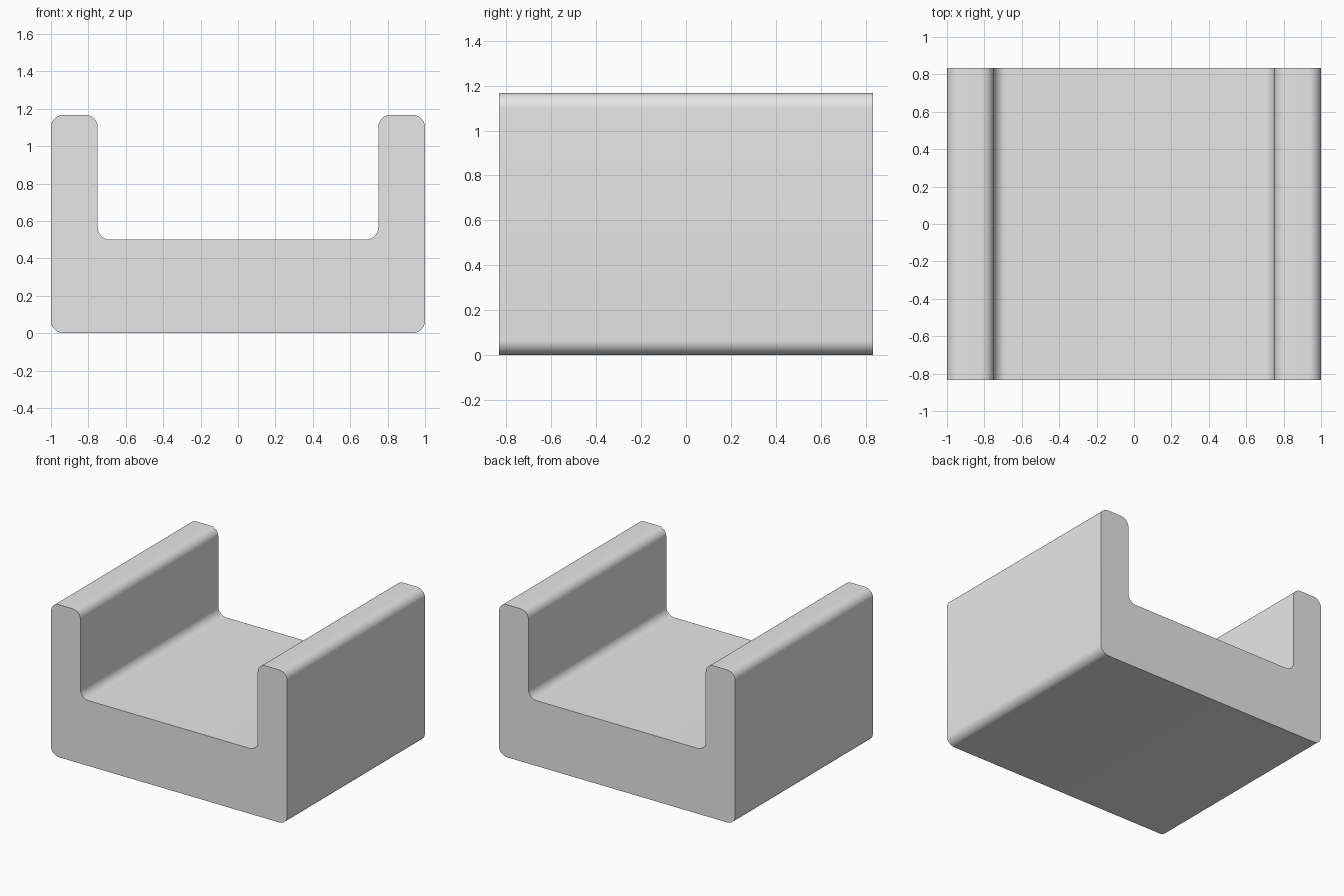
import bpy
import bmesh
from mathutils import Vector

cube = bpy.data.objects.get("Cube")
if cube:
    bpy.data.objects.remove(cube, do_unlink=True)

HALF_WIDTH, HALF_DEPTH, HEIGHT = 1.0, 0.833, 1.167
INNER, FLOOR, RADIUS = 0.75, 0.5, 0.066

# Plain grey material
grey = bpy.data.materials.new("light grey")
grey.use_nodes = True
colour = (0.8, 0.8, 0.8, 1)
grey.diffuse_color = colour
grey.node_tree.nodes["Principled BSDF"].inputs["Base Color"].default_value = colour

# U-shaped channel profile, extruded front to back
half = [(HALF_WIDTH, 0), (HALF_WIDTH, HEIGHT), (INNER, HEIGHT), (INNER, FLOOR)]
outline = half + [(-x, z) for x, z in reversed(half)]
bm = bmesh.new()
face = bm.faces.new([bm.verts.new((x, -HALF_DEPTH, z)) for x, z in outline])
new = bmesh.ops.extrude_face_region(bm, geom=[face])["geom"]
bmesh.ops.translate(bm, vec=(0, 2 * HALF_DEPTH, 0),
                    verts=[g for g in new if isinstance(g, bmesh.types.BMVert)])

# Round every lengthwise edge, inside and outside corners alike
long_edges = [e for e in bm.edges
              if abs((e.verts[0].co - e.verts[1].co).dot(Vector((0, 1, 0)))) > HALF_DEPTH]
bmesh.ops.bevel(bm, geom=long_edges, offset=RADIUS, offset_type='OFFSET',
                segments=10, profile=0.5, affect='EDGES')
bmesh.ops.recalc_face_normals(bm, faces=bm.faces)

mesh = bpy.data.meshes.new("channel_block")
bm.to_mesh(mesh)
bm.free()
mesh.materials.append(grey)
channel = bpy.data.objects.new("channel_block", mesh)
bpy.context.collection.objects.link(channel)

# Smooth rounds with crisp end faces
bpy.ops.object.select_all(action='DESELECT')
channel.select_set(True)
bpy.context.view_layer.objects.active = channel
bpy.ops.object.shade_smooth_by_angle()
